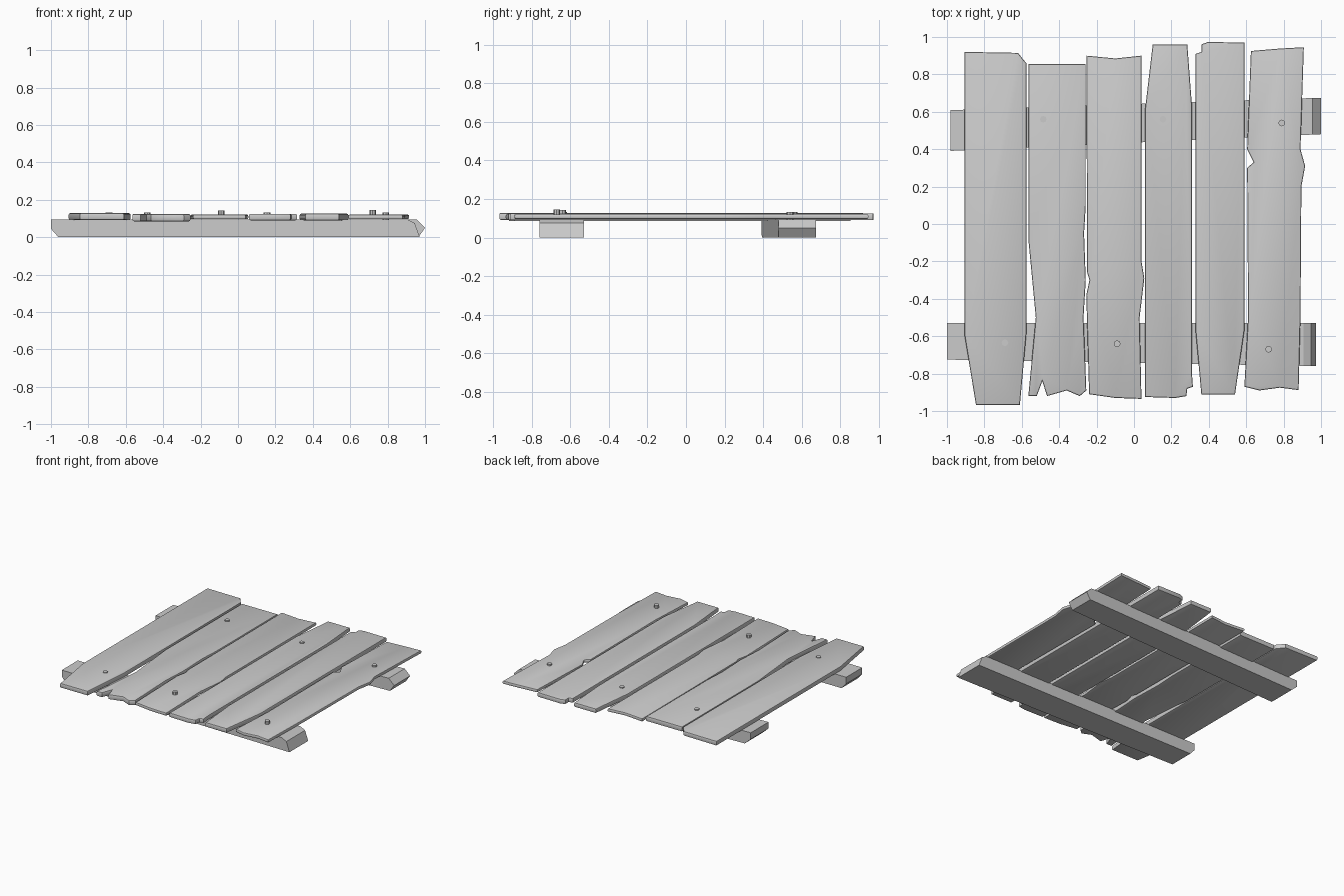
import bpy, bmesh

if "Cube" in bpy.data.objects:
    bpy.data.objects.remove(bpy.data.objects["Cube"])


def finish(bm, name, angle=0.6):
    bmesh.ops.recalc_face_normals(bm, faces=bm.faces)
    me = bpy.data.meshes.new(name)
    bm.to_mesh(me)
    bm.free()
    ob = bpy.data.objects.new(name, me)
    bpy.context.collection.objects.link(ob)
    bpy.ops.object.select_all(action='DESELECT')
    ob.select_set(True)
    bpy.context.view_layer.objects.active = ob
    bpy.ops.object.shade_smooth_by_angle(angle=angle)
    return ob


def plank(name, outline, z0, z1):
    """Extruded outline with softened top and bottom rims."""
    bm = bmesh.new()
    base = bm.faces.new([bm.verts.new((x, y, z0)) for x, y in outline])
    ext = bmesh.ops.extrude_face_region(bm, geom=[base], use_keep_orig=True)
    for v in ext['geom']:
        if isinstance(v, bmesh.types.BMVert):
            v.co.z = z1
    bmesh.ops.recalc_face_normals(bm, faces=bm.faces)
    rim = [e for e in bm.edges if abs(e.verts[0].co.z - e.verts[1].co.z) < 1e-5]
    bmesh.ops.bevel(bm, geom=rim, offset=0.008, segments=2, profile=0.5,
                    affect='EDGES', clamp_overlap=True)
    return finish(bm, name, 0.7)


def beam(name, profile, left, right):
    """Side profile (x, z) swept across y; left/right give (front, back) y at x=-1 and 1."""
    bm = bmesh.new()
    rows = []
    for k in (0, 1):
        rows.append([bm.verts.new((x, left[k] + (right[k] - left[k]) * (x + 1) / 2, z))
                     for x, z in profile])
    bm.faces.new(rows[0])
    bm.faces.new(rows[1])
    n = len(profile)
    for i in range(n):
        j = (i + 1) % n
        bm.faces.new((rows[0][i], rows[0][j], rows[1][j], rows[1][i]))
    return finish(bm, name, 0.2)


# Planks, left to right
plank("plank_1", [(-.905, .92), (-.905, -.6), (-.845, -.967), (-.61, -.967), (-.575, -.58),
                  (-.575, .86), (-.593, .88), (-.62, .915)], .092, .128)
plank("plank_2_split", [(-.565, .855), (-.565, -.08), (-.525, -.5), (-.565, -.92), (-.52, -.92),
                        (-.49, -.84), (-.465, -.92), (-.36, -.89), (-.29, -.92), (-.255, -.89),
                        (-.27, -.5), (-.258, -.3), (-.267, -.05), (-.258, .1), (-.258, .855)],
      .085, .124)
plank("plank_3", [(-.255, .9), (-.25, -.26), (-.238, -.3), (-.255, -.38), (-.24, -.91),
                  (-.1, -.93), (.04, -.935), (.03, -.5), (.055, -.29), (.04, -.2),
                  (.04, .9), (-.1, .885)], .096, .121)
plank("plank_4", [(.10, .96), (.06, .62), (.06, -.925), (.22, -.93), (.28, -.92), (.285, -.88),
                  (.315, -.87), (.31, -.8), (.31, .63), (.285, .96)], .09, .125)
plank("plank_5", [(.36, .96), (.36, .92), (.33, .91), (.33, -.58), (.36, -.912), (.54, -.912),
                  (.59, -.57), (.59, .97), (.395, .973)], .09, .126)
plank("plank_6", [(.625, .925), (.605, .4), (.64, .33), (.605, .3), (.61, -.5), (.59, -.87),
                  (.67, -.89), (.78, -.875), (.88, -.888), (.89, -.5), (.895, .2), (.915, .31),
                  (.89, .4), (.908, .945), (.78, .938)], .096, .121)

# Cross beams with chopped ends
beam("front_beam", [(-.96, 0), (-1, .045), (-1, .095), (.905, .095), (.945, .075), (.972, 0)],
     (-.725, -.53), (-.76, -.53))
beam("back_beam", [(-.93, 0), (-.98, .045), (-.98, .095), (.955, .095), (1, .05), (.965, 0)],
     (.39, .608), (.48, .675))

# Nail heads
for i, (x, y, z) in enumerate([(-.69, -.635, .133), (-.485, .56, .132), (-.09, -.64, .143),
                               (.155, .56, .132), (.79, .54, .133), (.72, -.67, .145)]):
    nail = bmesh.new()
    bmesh.ops.create_cone(nail, cap_ends=True, segments=8, radius1=.018, radius2=.018, depth=.04)
    bmesh.ops.translate(nail, verts=nail.verts, vec=(x, y, z - .02))
    finish(nail, f"nail_{i + 1}")
